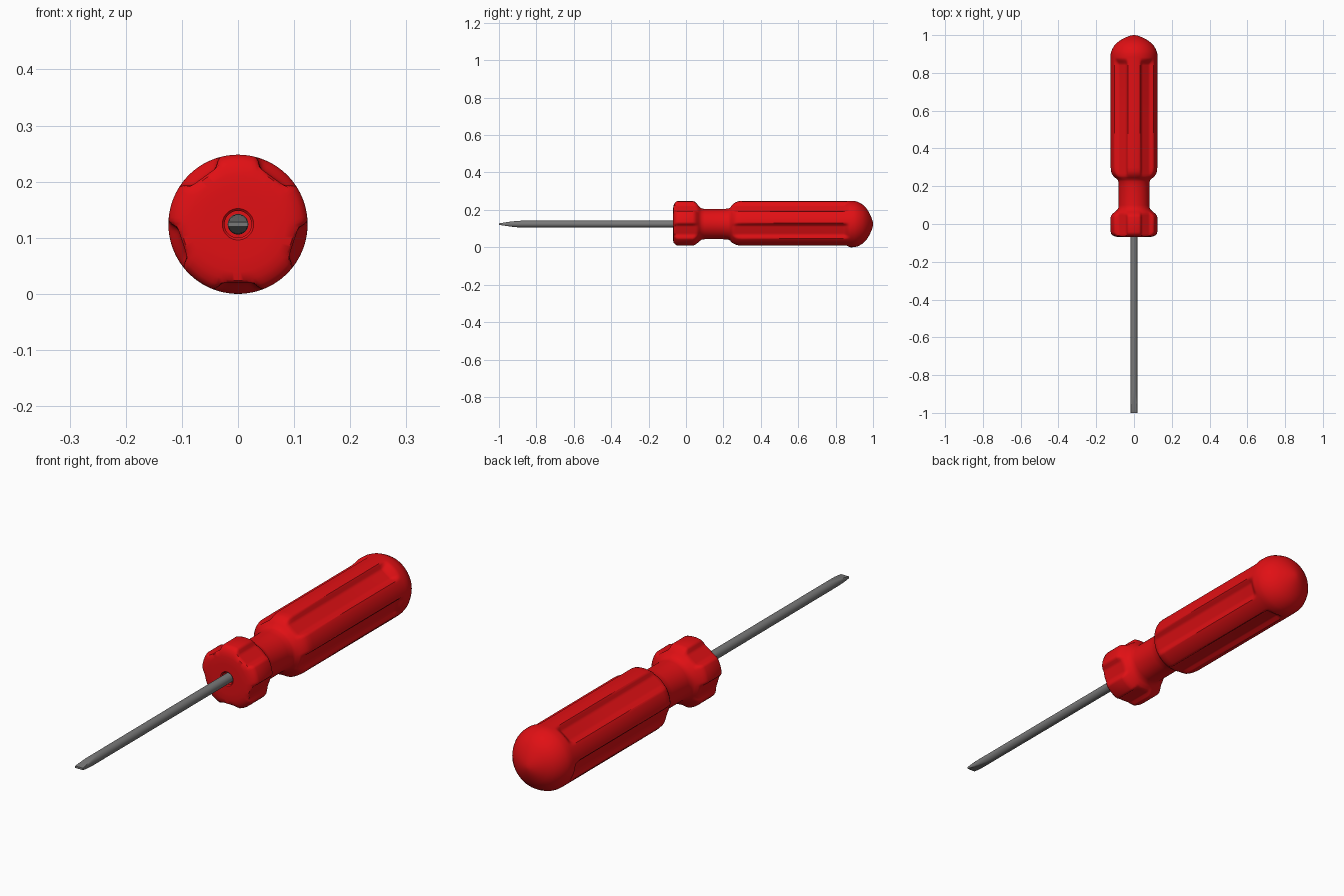
import bpy, bmesh, math

if "Cube" in bpy.data.objects:
    bpy.data.objects.remove(bpy.data.objects["Cube"], do_unlink=True)

AXIS_Z = 0.124          # height of the tool's long axis
FLUTES = 5
FLOOR = 0.104           # distance from axis to the flat flute floor


def material(name, rgb):
    m = bpy.data.materials.new(name)
    m.use_nodes = True
    m.diffuse_color = (*rgb, 1)
    m.node_tree.nodes["Principled BSDF"].inputs["Base Color"].default_value = (*rgb, 1)
    return m


def smoothstep(a, b, x):
    t = min(max((x - a) / (b - a), 0), 1)
    return t * t * (3 - 2 * t)


def loft(name, profile, sides, section, mat, angle):
    """Skin rings along y; section(theta, y, r) gives each (x, z) offset."""
    bm = bmesh.new()
    rings = []
    for y, r in profile:
        ring = []
        for i in range(sides):
            x, z = section(2 * math.pi * i / sides, y, r)
            ring.append(bm.verts.new((x, y, AXIS_Z + z)))
        rings.append(ring)
    for a, b in zip(rings, rings[1:]):
        for i in range(sides):
            j = (i + 1) % sides
            bm.faces.new((a[i], a[j], b[j], b[i]))
    bm.faces.new(rings[0])
    bm.faces.new(rings[-1])
    bmesh.ops.recalc_face_normals(bm, faces=bm.faces)
    mesh = bpy.data.meshes.new(name)
    bm.to_mesh(mesh)
    bm.free()
    mesh.materials.append(mat)
    obj = bpy.data.objects.new(name, mesh)
    bpy.context.collection.objects.link(obj)
    bpy.ops.object.select_all(action='DESELECT')
    obj.select_set(True)
    bpy.context.view_layer.objects.active = obj
    bpy.ops.object.shade_smooth_by_angle(angle=math.radians(angle))
    return obj


def fluted(theta, y, r):
    """Round section with flat-bottomed flutes that fade out before the butt."""
    step = 2 * math.pi / FLUTES
    phi = (theta + math.pi / 2 + step / 2) % step - step / 2
    side = 1 - smoothstep(0.028, 0.046, abs(0.124 * math.sin(phi)))
    end = 1 - smoothstep(0.84, 0.88, y)
    cut = min(r, FLOOR / math.cos(phi))
    r += (cut - r) * side * end
    return r * math.cos(theta), r * math.sin(theta)


def blade(theta, y, r):
    """Round rod squeezed flat towards the tip."""
    t = min((y + 1) / 0.16, 1)
    half = 0.004 + 0.016 * math.sin(t * math.pi / 2)
    z = r * math.sin(theta)
    return r * math.cos(theta), max(-half, min(half, z))


red = material("red plastic", (0.75, 0.005, 0.007))
steel = material("grey steel", (0.19, 0.19, 0.19))

# Handle: shaft socket, collar, neck, grip and domed butt
collar = [(-0.045, 0.005), (-0.045, 0.024), (-0.066, 0.024), (-0.07, 0.028),
          (-0.07, 0.06), (-0.069, 0.085), (-0.066, 0.1), (-0.06, 0.113), (-0.052, 0.121),
          (-0.042, 0.124), (0.035, 0.124), (0.045, 0.121), (0.055, 0.113),
          (0.065, 0.1), (0.074, 0.09), (0.085, 0.083)]
neck = [(0.1, 0.081), (0.2, 0.081), (0.225, 0.083), (0.236, 0.088)]
grip = [(0.245, 0.1), (0.255, 0.11), (0.267, 0.118), (0.28, 0.122), (0.3, 0.124),
        (0.57, 0.124)]
grip += [(0.84 + 0.005 * i, 0.124) for i in range(10)]
butt = [(0.9, 0.1235), (0.915, 0.12), (0.93, 0.113), (0.945, 0.104), (0.96, 0.09),
        (0.973, 0.072), (0.984, 0.052), (0.992, 0.034), (0.998, 0.016), (1.0, 0.003)]
loft("handle", collar + neck + grip + butt, 120, fluted, red, 40)

# Shaft with flattened driver tip
tip = [(-1 + 0.02 * i, 0.018) for i in range(9)]
loft("shaft", tip + [(-0.04, 0.0185)], 32, blade, steel, 35)
